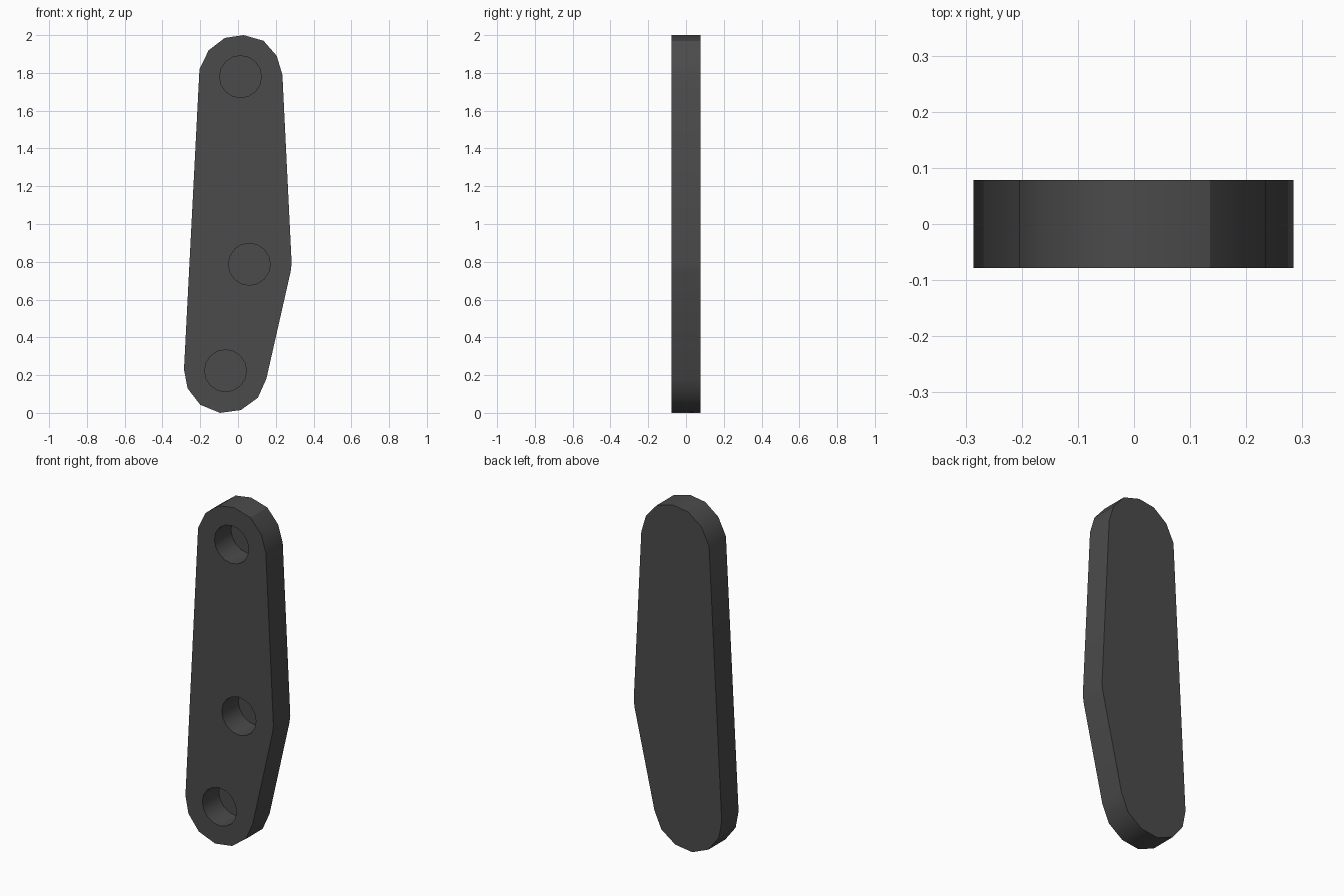
import bpy, bmesh, math
from mathutils import Vector

if "Cube" in bpy.data.objects:
    bpy.data.objects.remove(bpy.data.objects["Cube"], do_unlink=True)

FRONT, BACK = -0.078, 0.078
HOLE_RADIUS, HOLE_FLOOR, HOLE_SIDES = 0.111, 0.075, 16

# Dark grey finish
grey = bpy.data.materials.new("dark_grey")
grey.use_nodes = True
color = (0.07, 0.07, 0.07, 1)
grey.diffuse_color = color
grey.node_tree.nodes["Principled BSDF"].inputs["Base Color"].default_value = color


def prism(name, points, y0, y1):
    """Extrude an outline in x and z from y0 to y1."""
    bm = bmesh.new()
    face = bm.faces.new([bm.verts.new((x, y0, z)) for x, z in points])
    side = bmesh.ops.extrude_face_region(bm, geom=[face])["geom"]
    moved = [v for v in side if isinstance(v, bmesh.types.BMVert)]
    bmesh.ops.translate(bm, verts=moved, vec=Vector((0, y1 - y0, 0)))
    bmesh.ops.recalc_face_normals(bm, faces=bm.faces)
    mesh = bpy.data.meshes.new(name)
    bm.to_mesh(mesh)
    bm.free()
    mesh.materials.append(grey)
    obj = bpy.data.objects.new(name, mesh)
    bpy.context.collection.objects.link(obj)
    return obj


def circle(cx, cz):
    steps = [math.tau * i / HOLE_SIDES for i in range(HOLE_SIDES)]
    return [(cx + HOLE_RADIUS * math.cos(a), cz + HOLE_RADIUS * math.sin(a)) for a in steps]


# Bent link plate: rounded top, elbow on its left, rounded foot
outline = [
    (0.03, 2.0), (0.135, 1.97), (0.205, 1.89), (0.235, 1.79),
    (0.284, 0.79), (0.278, 0.745),
    (0.15, 0.18), (0.105, 0.08), (0.015, 0.015), (-0.095, 0.0),
    (-0.2, 0.043), (-0.267, 0.13), (-0.286, 0.23),
    (-0.204, 1.82), (-0.155, 1.92), (-0.07, 1.985),
]
plate = prism("link_plate", outline, FRONT, BACK)

# Blind pin holes sunk from the front
for cx, cz in [(0.013, 1.78), (0.06, 0.787), (-0.066, 0.223)]:
    cutter = prism("hole_cutter", circle(cx, cz), FRONT - 0.05, HOLE_FLOOR)
    cutter.hide_render = True
    cut = plate.modifiers.new("pin_hole", "BOOLEAN")
    cut.operation = "DIFFERENCE"
    cut.solver = "EXACT"
    cut.object = cutter
    bpy.context.view_layer.objects.active = plate
    bpy.ops.object.modifier_apply(modifier=cut.name)
    bpy.data.objects.remove(cutter, do_unlink=True)

# Smooth rim and hole walls, crisp face edges
bpy.ops.object.select_all(action="DESELECT")
plate.select_set(True)
bpy.context.view_layer.objects.active = plate
bpy.ops.object.shade_smooth_by_angle(angle=math.radians(32))
